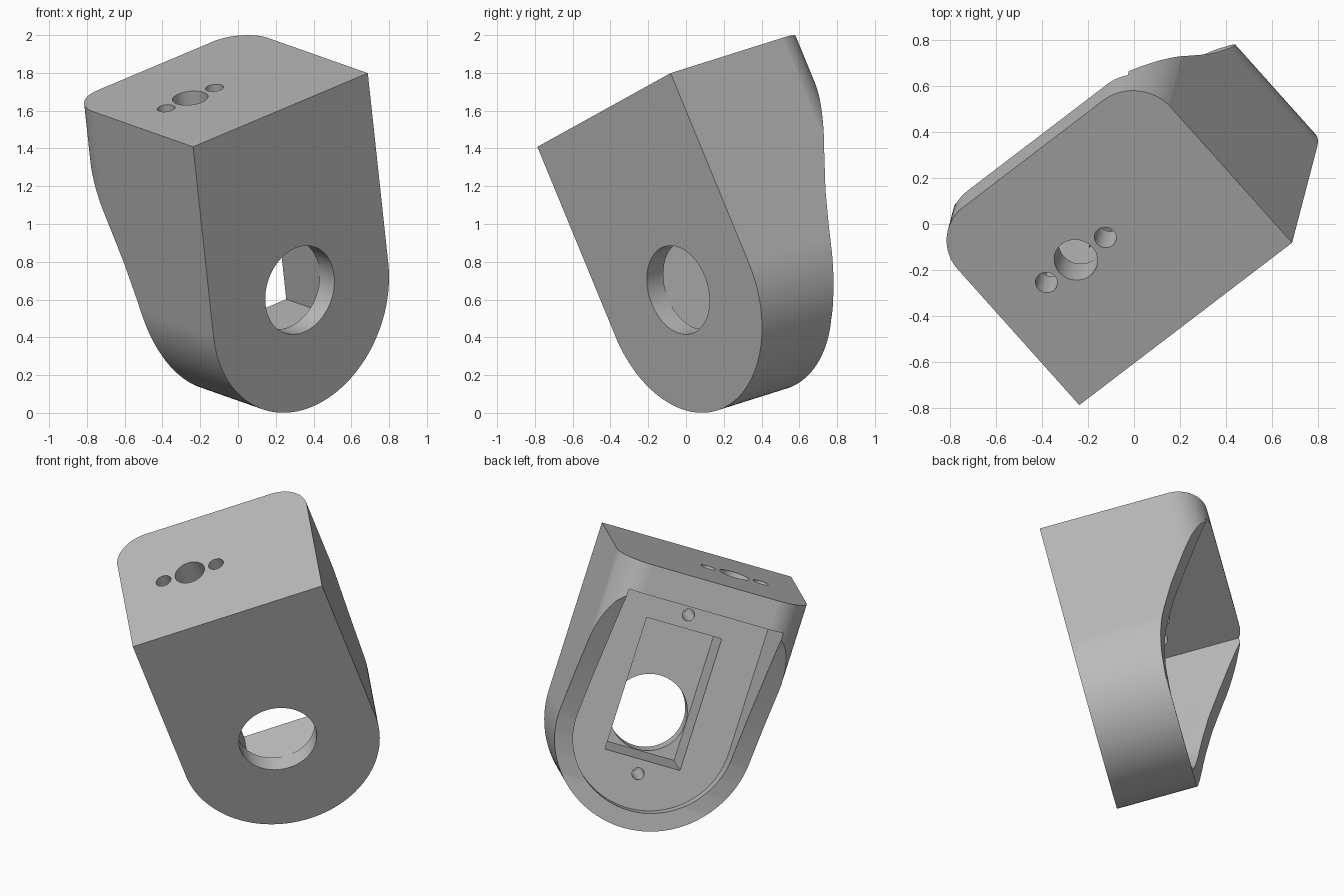
import bpy, bmesh, math
from mathutils import Matrix, Vector

old = bpy.data.objects.get("Cube")
if old:
    bpy.data.objects.remove(old, do_unlink=True)

grey = bpy.data.materials.new("plain grey")
grey.use_nodes = True
grey.diffuse_color = (0.5, 0.5, 0.5, 1)
grey.node_tree.nodes["Principled BSDF"].inputs["Base Color"].default_value = (0.5, 0.5, 0.5, 1)

# Local frame: x across, y from front to back, z up; origin at the round end's centre
HALF, DEPTH, TOP, FILLET = 0.6135, 1.02, 1.093, 0.21
FLOOR, CEILING, PLATE = 0.43, 0.905, 0.12


def prism(name, points, axis, lo, hi):
    """Extrude a 2D outline along the named axis."""
    place = {"x": lambda a, b, h: (h, a, b),
             "y": lambda a, b, h: (a, h, b),
             "z": lambda a, b, h: (a, b, h)}[axis]
    bm = bmesh.new()
    low = [bm.verts.new(place(a, b, lo)) for a, b in points]
    high = [bm.verts.new(place(a, b, hi)) for a, b in points]
    bm.faces.new(low)
    bm.faces.new(high)
    for i in range(len(points)):
        j = (i + 1) % len(points)
        bm.faces.new((low[i], low[j], high[j], high[i]))
    bmesh.ops.recalc_face_normals(bm, faces=bm.faces)
    mesh = bpy.data.meshes.new(name)
    bm.to_mesh(mesh)
    bm.free()
    obj = bpy.data.objects.new(name, mesh)
    bpy.context.collection.objects.link(obj)
    return obj


def arc(cx, cy, r, start, end, steps):
    angles = [math.radians(start + (end - start) * i / steps) for i in range(steps + 1)]
    return [(cx + r * math.cos(a), cy + r * math.sin(a)) for a in angles]


def circle(cx, cy, r, steps=48):
    return arc(cx, cy, r, 0, 360, steps)[:-1]


def arch(half, top):
    """Straight sided outline with a round lower end."""
    return [(half, top), (-half, top)] + arc(0, 0, half, 180, 360, 64)


def rectangle(half, bottom, top):
    return [(-half, bottom), (half, bottom), (half, top), (-half, top)]


def cut(target, tool, operation="DIFFERENCE"):
    mod = target.modifiers.new("cut", "BOOLEAN")
    mod.operation, mod.solver, mod.object = operation, "EXACT", tool
    bpy.context.view_layer.update()
    graph = bpy.context.evaluated_depsgraph_get()
    mesh = bpy.data.meshes.new_from_object(target.evaluated_get(graph))
    target.modifiers.clear()
    target.data = mesh
    bpy.data.objects.remove(tool, do_unlink=True)


# Bracket body with rounded back corners
body = prism("bracket_body", arch(HALF, TOP), "y", 0, DEPTH + 0.2)
wide = HALF + 0.0005
corner_x, corner_y = wide - FILLET, DEPTH - FILLET
plan = ([(-wide, -0.2), (wide, -0.2)] + arc(corner_x, corner_y, FILLET, 0, 90, 20)
        + arc(-corner_x, corner_y, FILLET, 90, 180, 20))
cut(body, prism("plan_tool", plan, "z", -1, 2), "INTERSECT")

# Curved cut that thins the lower back
slope = [(0.51, -0.8), (0.51, -0.4), (0.525, -0.27), (0.55, -0.15), (0.58, -0.04),
         (0.615, 0.06), (0.69, 0.25), (0.79, 0.46), (0.888, 0.66), (0.96, 0.8),
         (DEPTH, 0.9), (1.4, 1.5), (1.4, -0.8)]
cut(body, prism("slope_tool", slope, "x", -1, 1))

# Back pocket, rectangular window and round front opening
cut(body, prism("pocket_tool", arch(0.5, CEILING), "y", FLOOR, 2))
cut(body, prism("window_tool", rectangle(0.243, -0.187, 0.672), "y", PLATE, 0.6))
cut(body, prism("opening_tool", circle(0, 0.057, 0.241, 64), "y", -0.2, 0.3))

# Blind screw holes in the pocket floor
for height in (-0.278, 0.758):
    cut(body, prism("screw_tool", circle(0, height, 0.038, 24), "y", 0.15, 0.6))

# Holes through the top
for x, r in ((-0.35, 0.048), (-0.18, 0.095), (-0.01, 0.048)):
    cut(body, prism("top_tool", circle(x, 0.526, r, 32), "z", 0.8, 1.3))

# Tilt into the standing pose
across = Vector((0.754, 0.575, 0.318)).normalized()
up = Vector((-0.0965, -0.377, 0.921))
up = (up - across * up.dot(across)).normalized()
back = up.cross(across)
pose = Matrix((across, back, up)).transposed().to_4x4()
pose.translation = (0.333, -0.02, 0.598)
body.data.transform(pose)

body.data.materials.clear()
body.data.materials.append(grey)
for face in body.data.polygons:
    face.material_index = 0
bpy.ops.object.select_all(action="DESELECT")
body.select_set(True)
bpy.context.view_layer.objects.active = body
bpy.ops.object.shade_smooth_by_angle(angle=math.radians(25))
weighted = body.modifiers.new("even_shading", "WEIGHTED_NORMAL")
weighted.keep_sharp = True
